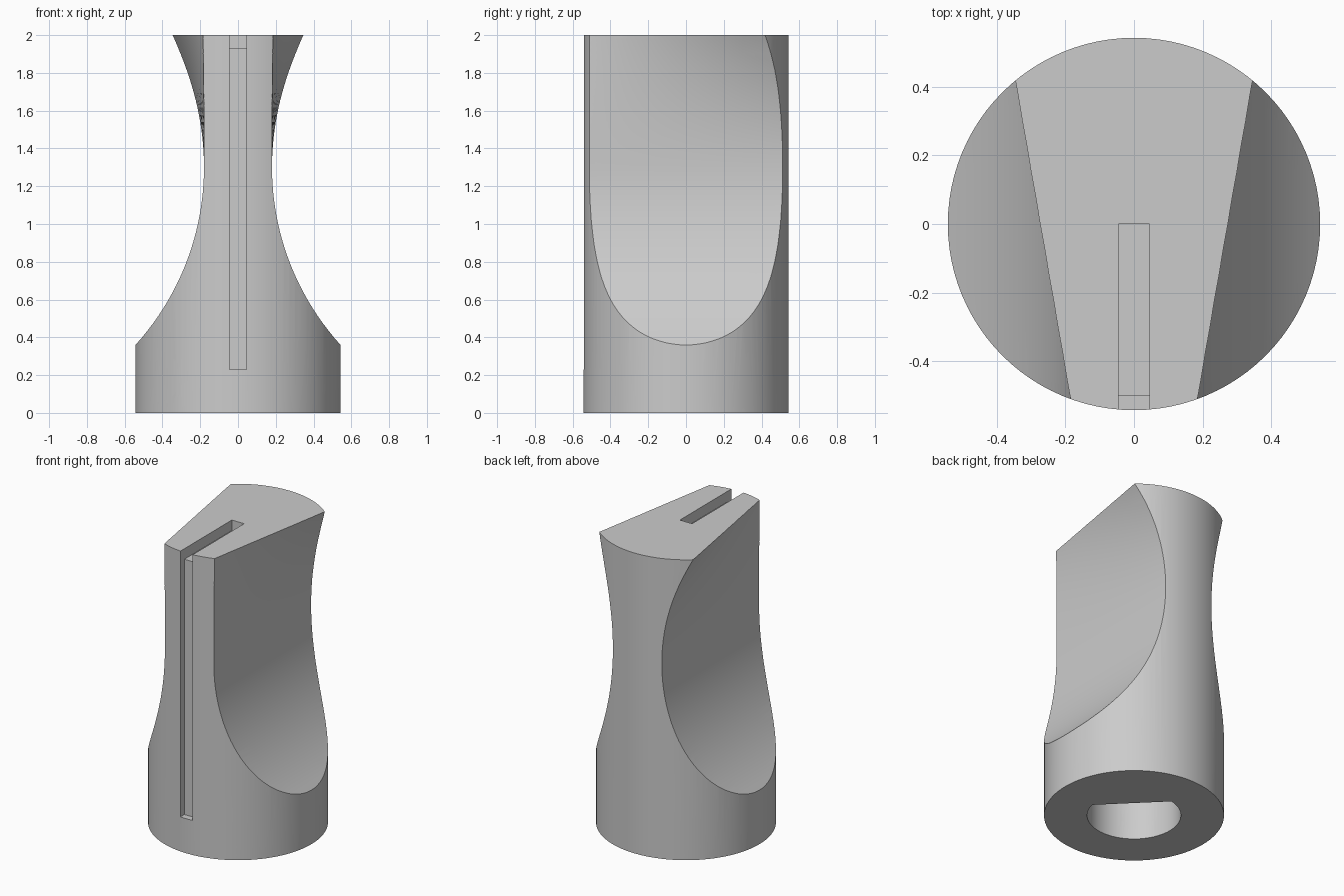
import bpy, bmesh, math
from mathutils import Matrix, Vector

RADIUS, HEIGHT = 0.543, 2.0
WAIST, WAIST_Z, SCOOP_R = 0.18, 1.3, 1.4

cube = bpy.data.objects.get("Cube")
if cube:
    bpy.data.objects.remove(cube, do_unlink=True)

grey = bpy.data.materials.new("plain_grey")
grey.use_nodes = True
grey.diffuse_color = (0.6, 0.6, 0.6, 1)
grey.node_tree.nodes["Principled BSDF"].inputs["Base Color"].default_value = (0.6, 0.6, 0.6, 1)


def finish(name, bm):
    bmesh.ops.recalc_face_normals(bm, faces=bm.faces)
    mesh = bpy.data.meshes.new(name)
    bm.to_mesh(mesh)
    bm.free()
    mesh.materials.append(grey)
    obj = bpy.data.objects.new(name, mesh)
    bpy.context.collection.objects.link(obj)
    return obj


def prism(name, outline, z0, z1, matrix=Matrix()):
    """Extrude a closed xy outline from z0 to z1."""
    bm = bmesh.new()
    face = bm.faces.new([bm.verts.new((x, y, z0)) for x, y in outline])
    grown = bmesh.ops.extrude_face_region(bm, geom=[face])["geom"]
    top = [v for v in grown if isinstance(v, bmesh.types.BMVert)]
    bmesh.ops.translate(bm, verts=top, vec=(0, 0, z1 - z0))
    bm.transform(matrix)
    return finish(name, bm)


def arc(radius, start, end, count, closed=False):
    steps = count if closed else count - 1
    angles = [start + (end - start) * i / steps for i in range(count)]
    return [(radius * math.cos(a), radius * math.sin(a)) for a in angles]


def box(name, x, y0, y1, z0, z1):
    return prism(name, [(-x, y0), (x, y0), (x, y1), (-x, y1)], z0, z1)


def scoop_x(y, z):
    """Circular scoop below the waist, blending to a straight front edge above it."""
    dz = z - WAIST_Z
    depth = SCOOP_R - math.sqrt(SCOOP_R ** 2 - dz ** 2)
    if dz > 0:
        depth *= (y + RADIUS) / (2 * RADIUS)
    return WAIST + depth


def scoop(name, side):
    """Solid to the side of the grip, bounded by the scooped surface."""
    bm = bmesh.new()
    rows, cols, z0, z1 = 48, 8, 0.2, 2.1
    inner, outer = [], []
    for i in range(rows + 1):
        z = z0 + (z1 - z0) * i / rows
        ys = [-0.6 + 1.2 * j / cols for j in range(cols + 1)]
        inner.append([bm.verts.new((side * scoop_x(y, z), y, z)) for y in ys])
        outer.append([bm.verts.new((side, y, z)) for y in ys])
    for grid in (inner, outer):
        for i in range(rows):
            for j in range(cols):
                bm.faces.new((grid[i][j], grid[i][j + 1], grid[i + 1][j + 1], grid[i + 1][j]))
    border = [e for e in bm.edges if e.is_boundary]
    bmesh.ops.bridge_loops(bm, edges=border)
    bmesh.ops.triangulate(bm, faces=bm.faces)
    return finish(name, bm)


# Round body
knob = prism("knob_body", arc(RADIUS, 0, math.tau, 96, True), 0, HEIGHT)

# D-shaped shaft bore, its flat facing the back left
half = math.acos(0.15 / 0.283)
mid = math.pi / 4
bore = prism("shaft_bore", arc(0.283, mid + half, mid + math.tau - half, 56), -0.1, 0.6)

# Set-screw hole opposite the flat
aim = Vector((-1, -1, 0)).to_track_quat("Z", "Y").to_matrix().to_4x4()
screw = prism("screw_hole", arc(0.115, 0, math.tau, 48, True), 0.1, 0.8,
              Matrix.Translation((0, 0, 0.185)) @ aim)

# Pointer groove down the front and its continuation across the top
cutters = [scoop("left_scoop", 1), scoop("right_scoop", -1), bore, screw,
           box("front_groove", 0.045, -0.7, -0.5, 0.23, 2.1),
           box("top_groove", 0.045, -0.6, 0.0, 1.93, 2.1)]

# Carve the body
bpy.context.view_layer.objects.active = knob
for cutter in cutters:
    cutter.hide_render = True
    cut = knob.modifiers.new(cutter.name, "BOOLEAN")
    cut.operation, cut.solver, cut.object = "DIFFERENCE", "EXACT", cutter
    bpy.ops.object.modifier_apply(modifier=cut.name)
for cutter in cutters:
    bpy.data.objects.remove(cutter, do_unlink=True)

bpy.ops.object.select_all(action="DESELECT")
knob.select_set(True)
bpy.ops.object.shade_smooth_by_angle(angle=math.radians(25))
